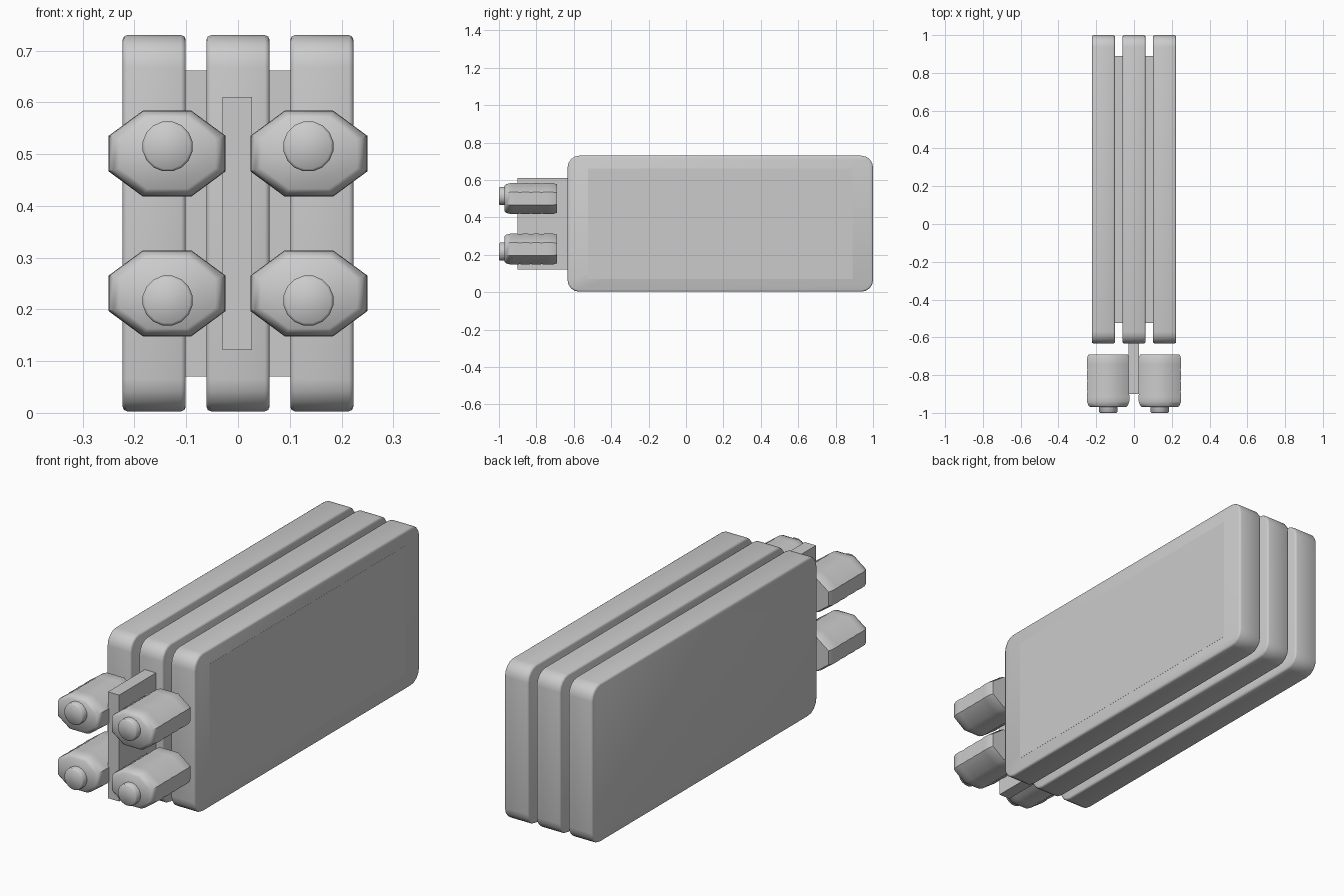
import bpy, bmesh, math

if "Cube" in bpy.data.objects:
    bpy.data.objects.remove(bpy.data.objects["Cube"])


def finish(name, bm, smooth=True):
    bmesh.ops.recalc_face_normals(bm, faces=bm.faces)
    me = bpy.data.meshes.new(name)
    bm.to_mesh(me)
    bm.free()
    ob = bpy.data.objects.new(name, me)
    bpy.context.collection.objects.link(ob)
    if smooth:
        bpy.ops.object.select_all(action='DESELECT')
        ob.select_set(True)
        bpy.context.view_layer.objects.active = ob
        bpy.ops.object.shade_smooth_by_angle(angle=math.radians(50))
    return ob


def box_bm(x0, x1, y0, y1, z0, z1):
    bm = bmesh.new()
    bmesh.ops.create_cube(bm, size=1)
    for v in bm.verts:
        v.co.x = x1 if v.co.x > 0 else x0
        v.co.y = y1 if v.co.y > 0 else y0
        v.co.z = z1 if v.co.z > 0 else z0
    return bm


def slab(name, xc):
    """Rounded plate: large corner radius in profile, small edge radius."""
    bm = box_bm(xc - 0.061, xc + 0.061, -0.633, 1.0, 0.003, 0.73)
    corners = [e for e in bm.edges if abs(e.verts[0].co.x - e.verts[1].co.x) > 0.01]
    bmesh.ops.bevel(bm, geom=corners, offset=0.062, segments=4,
                    profile=0.5, affect='EDGES')
    rim = [e for e in bm.edges if e.calc_face_angle() > math.radians(60)]
    bmesh.ops.bevel(bm, geom=rim, offset=0.009, segments=2,
                    profile=0.5, affect='EDGES')
    return finish(name, bm)


def lathe(name, xc, zc, rings, sides, rx, rz):
    """Stack of elliptical polygons along y; rings = (y, scale)."""
    bm = bmesh.new()
    loops = []
    for y, s in rings:
        loop = []
        for i in range(sides):
            a = 2 * math.pi * (i + 0.5) / sides
            loop.append(bm.verts.new((xc + rx * s * math.cos(a), y,
                                      zc + rz * s * math.sin(a))))
        loops.append(loop)
    for a, b in zip(loops, loops[1:]):
        for i in range(sides):
            j = (i + 1) % sides
            bm.faces.new((a[i], a[j], b[j], b[i]))
    bm.faces.new(loops[0])
    bm.faces.new(loops[-1])
    return finish(name, bm)


# three upright plates
for name, x in (("left_plate", -0.162), ("middle_plate", 0), ("right_plate", 0.162)):
    slab(name, x)

# core block joining the plates, just showing on the right face
finish("core_block", box_bm(-0.2, 0.2235, -0.525, 0.89, 0.07, 0.662), False)

# front mounting fin
finish("front_fin", box_bm(-0.03, 0.027, -0.9, -0.6, 0.122, 0.61), False)

# four ribbed octagonal knobs with round tips
k = 1 / math.cos(math.pi / 8)
knob = [(-0.97, 0.82), (-0.962, 0.92), (-0.94, 0.99), (-0.915, 1.0),
        (-0.888, 0.975), (-0.859, 1.0), (-0.83, 0.975), (-0.80, 1.0),
        (-0.772, 0.975), (-0.745, 1.0), (-0.71, 0.99), (-0.69, 0.92)]
tip = [(-0.95, 1.0), (-0.995, 1.0), (-1.0, 0.9)]
for side, sx in (("left", -1), ("right", 1)):
    for level, sz in (("lower", -1), ("upper", 1)):
        lathe(f"{side}_{level}_knob", sx * 0.137, 0.366 + sz * 0.135,
              knob, 8, 0.113 * k, 0.083 * k)
        lathe(f"{side}_{level}_tip", sx * 0.136, 0.366 + sz * 0.149,
              tip, 16, 0.049, 0.049)
